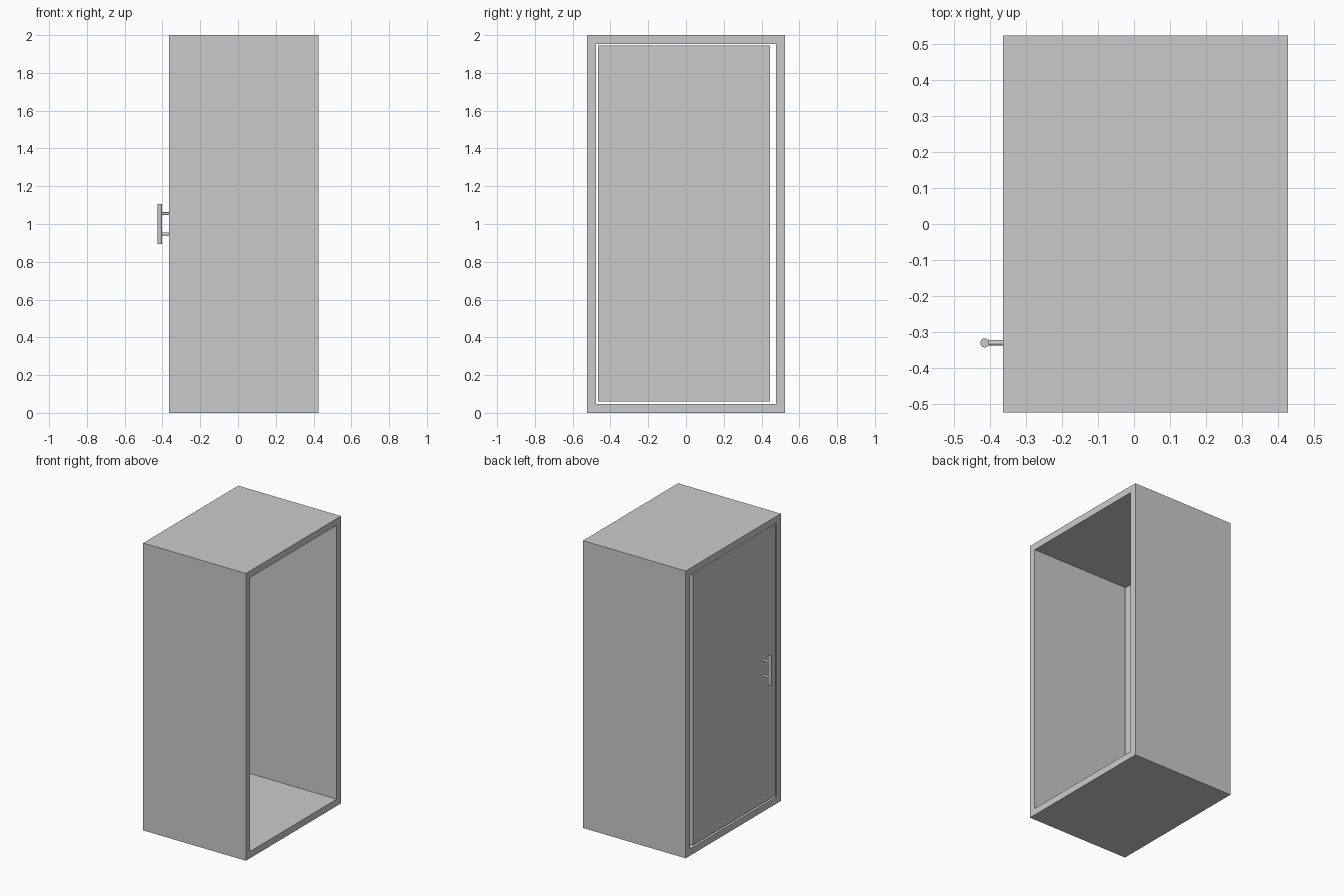
import bpy
import bmesh
from mathutils import Matrix, Vector

cube = bpy.data.objects.get("Cube")
if cube:
    bpy.data.objects.remove(cube, do_unlink=True)

GREY = (0.6, 0.6, 0.6, 1)
grey = bpy.data.materials.new("plain_grey")
grey.use_nodes = True
grey.diffuse_color = GREY
grey.node_tree.nodes["Principled BSDF"].inputs["Base Color"].default_value = GREY

BACK, OPEN = -0.364, 0.427   # x of the door face and of the open side
HALF, WALL = 0.523, 0.047    # half width in y, panel thickness


def finish(bm, name):
    bmesh.ops.recalc_face_normals(bm, faces=bm.faces)
    mesh = bpy.data.meshes.new(name)
    bm.to_mesh(mesh)
    bm.free()
    mesh.materials.append(grey)
    obj = bpy.data.objects.new(name, mesh)
    bpy.context.collection.objects.link(obj)
    return obj


def box(name, lo, hi):
    lo, hi = Vector(lo), Vector(hi)
    bm = bmesh.new()
    place = Matrix.Translation((lo + hi) / 2) @ Matrix.Diagonal((*(hi - lo), 1))
    bmesh.ops.create_cube(bm, size=1, matrix=place)
    return finish(bm, name)


def rod(name, start, end, radius):
    start, end = Vector(start), Vector(end)
    axis = end - start
    bm = bmesh.new()
    place = Matrix.Translation((start + end) / 2) @ axis.to_track_quat("Z", "Y").to_matrix().to_4x4()
    bmesh.ops.create_cone(bm, cap_ends=True, segments=32, radius1=radius,
                          radius2=radius, depth=axis.length, matrix=place)
    obj = finish(bm, name)
    bpy.context.view_layer.objects.active = obj
    obj.select_set(True)
    bpy.ops.object.shade_smooth_by_angle()
    obj.select_set(False)


# Cabinet shell: a rectangular tube running along x
bm = bmesh.new()
rings = []
for x in (BACK, OPEN):
    for inset in (0, WALL):
        y, low, high = HALF - inset, inset, 2 - inset
        rings.append([bm.verts.new((x, *p)) for p in
                      ((-y, low), (y, low), (y, high), (-y, high))])
for a, b in ((0, 1), (1, 3), (3, 2), (2, 0)):
    for i in range(4):
        j = (i + 1) % 4
        bm.faces.new((rings[a][i], rings[a][j], rings[b][j], rings[b][i]))
finish(bm, "cabinet_shell")

# Door, flush with the shell and leaving a narrow gap all round
box("door", (BACK, -0.466, 0.061), (BACK + WALL, 0.444, 1.944))

# Pull handle: upright bar on two posts
HX, HY = -0.4145, -0.33
rod("handle_bar", (HX, HY, 0.895), (HX, HY, 1.105), 0.0125)
for label, z in (("lower", 0.947), ("upper", 1.055)):
    rod("handle_post_" + label, (BACK + 0.005, HY, z), (HX, HY, z), 0.0075)
